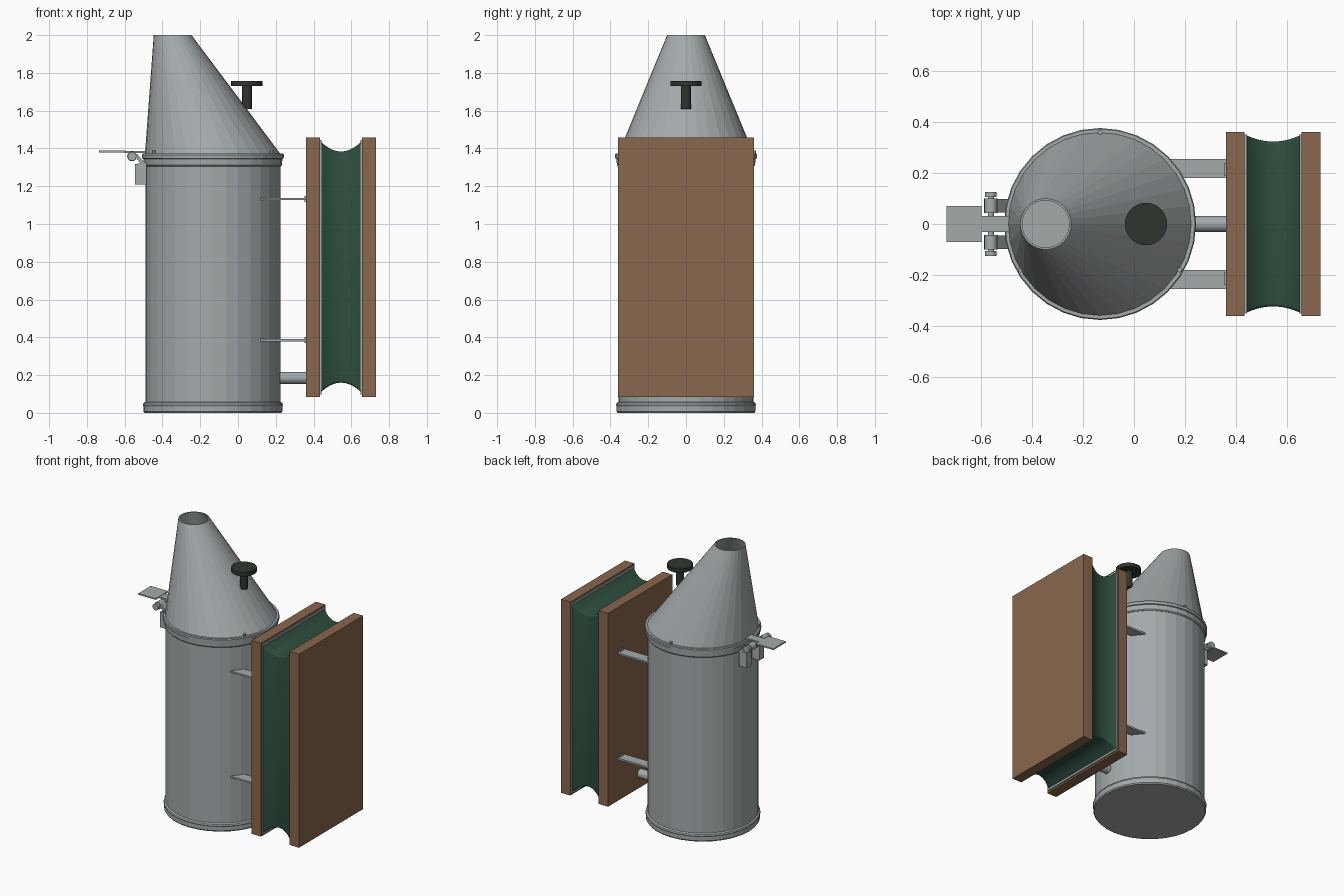
import bpy, bmesh, math
from mathutils import Matrix, Vector

if "Cube" in bpy.data.objects:
    bpy.data.objects.remove(bpy.data.objects["Cube"])


def material(name, rgb):
    m = bpy.data.materials.new(name)
    m.diffuse_color = (*rgb, 1)
    m.use_nodes = True
    m.node_tree.nodes["Principled BSDF"].inputs["Base Color"].default_value = m.diffuse_color
    return m


METAL = material("galvanised metal", (0.37, 0.40, 0.41))
WOOD = material("brown wood", (0.25, 0.135, 0.075))
LEATHER = material("green leather", (0.028, 0.078, 0.05))
DARK = material("dark knob", (0.028, 0.036, 0.027))
CX = -0.133      # axis of the can
N = 32


def finish(name, bm, mat, smooth=None):
    bmesh.ops.recalc_face_normals(bm, faces=bm.faces[:])
    me = bpy.data.meshes.new(name)
    bm.to_mesh(me)
    bm.free()
    ob = bpy.data.objects.new(name, me)
    bpy.context.collection.objects.link(ob)
    me.materials.append(mat)
    if smooth:
        bpy.context.view_layer.objects.active = ob
        ob.select_set(True)
        bpy.ops.object.shade_smooth_by_angle(angle=math.radians(smooth))
        ob.select_set(False)
    return ob


def loft(name, rings, mat, cap_start=False, cap_end=False, smooth=None):
    """Bridge equal-length closed rings of points."""
    bm = bmesh.new()
    vs = [[bm.verts.new(p) for p in r] for r in rings]
    n = len(vs[0])
    for a, b in zip(vs, vs[1:]):
        for i in range(n):
            j = (i + 1) % n
            bm.faces.new((a[i], a[j], b[j], b[i]))
    if cap_start:
        bm.faces.new(vs[0])
    if cap_end:
        bm.faces.new(vs[-1])
    return finish(name, bm, mat, smooth)


def circle(cx, r, z, n=N):
    return [(cx + r * math.cos(2 * math.pi * i / n), r * math.sin(2 * math.pi * i / n), z)
            for i in range(n)]


def box(name, lo, hi, mat):
    bm = bmesh.new()
    bmesh.ops.create_cube(bm, size=1)
    lo, hi = Vector(lo), Vector(hi)
    for v in bm.verts:
        v.co = Vector(((lo[k] + hi[k]) / 2 + v.co[k] * (hi[k] - lo[k]) for k in range(3)))
    return finish(name, bm, mat)


def rod(name, a, b, r, mat, n=16):
    a, b = Vector(a), Vector(b)
    d = b - a
    bm = bmesh.new()
    bmesh.ops.create_cone(bm, cap_ends=True, segments=n, radius1=r, radius2=r, depth=d.length,
                          matrix=Matrix.Translation((a + b) / 2)
                          @ d.to_track_quat('Z', 'Y').to_matrix().to_4x4())
    return finish(name, bm, mat, 40)


# Fire can with a beaded foot
can = [(0.362, 0), (0.368, 0.008), (0.368, 0.035), (0.371, 0.042), (0.368, 0.052),
       (0.358, 0.058), (0.358, 1.35), (0.35, 1.35), (0.35, 0.03)]
loft("fire_can", [circle(CX, r, z) for r, z in can], METAL, True, True)

# Lid band with rolled lip
lid = [(0.36, 1.305), (0.366, 1.312), (0.368, 1.345), (0.375, 1.348), (0.376, 1.366),
       (0.372, 1.372), (0.355, 1.372), (0.355, 1.305)]
lid.append(lid[0])
loft("lid_band", [circle(CX, r, z) for r, z in lid], METAL)

# Leaning spout cone, hollow and open at the top
cone = [(CX, 0.36, 1.368), (-0.346, 0.1, 2.0), (-0.346, 0.092, 2.0), (CX, 0.352, 1.368)]
loft("spout_cone", [circle(*c) for c in cone], METAL)

# Three lid rivets
for k, deg in enumerate((90, -30, 210)):
    t = math.radians(deg)
    x, y = CX + 0.36 * math.cos(t), 0.36 * math.sin(t)
    rod(f"lid_rivet_{k}", (x, y, 1.36), (x, y, 1.388), 0.01, METAL, 8)

# Lid knob
rod("knob_stem", (0.047, 0, 1.61), (0.047, 0, 1.735), 0.027, DARK, 24)
rod("knob_disc", (0.047, 0, 1.73), (0.047, 0, 1.758), 0.083, DARK, 32)

# Bellows boards and their thin metal edging
for side, x0, x1, e0, e1 in (("inner", 0.36, 0.434, 0.434, 0.442),
                             ("outer", 0.657, 0.731, 0.649, 0.657)):
    box(f"{side}_board", (x0, -0.36, 0.085), (x1, 0.36, 1.458), WOOD)
    box(f"{side}_edging", (e0, -0.35, 0.097), (e1, 0.35, 1.446), METAL)


# Leather bellows, pinched in the middle
def rounded_ring(x, hy, z0, z1, r):
    ring = []
    for q, (sy, cz) in enumerate(((hy - r, z1 - r), (r - hy, z1 - r),
                                  (r - hy, z0 + r), (hy - r, z0 + r))):
        for i in range(5):
            a = math.pi / 2 * (q + i / 4)
            ring.append((x, sy + r * math.cos(a), cz + r * math.sin(a)))
    return ring


rings = []
for i in range(17):
    t = i / 16
    p = 1 - (2 * t - 1) ** 2
    rings.append(rounded_ring(0.438 + 0.215 * t, 0.349 - 0.026 * p,
                              0.108 + 0.052 * p, 1.436 - 0.052 * p, 0.012))
loft("leather_bellows", rings, LEATHER, True, True, 40)

# Air pipe between bellows and can
rod("air_pipe", (0.2, 0, 0.185), (0.362, 0, 0.185), 0.032, METAL)

# Bracket plates, cut to follow the can, with small end flanges
for z in (0.385, 1.132):
    for s in (-1, 1):
        tag = f"{'low' if z < 1 else 'high'}_{'front' if s < 0 else 'back'}"
        outline = [(0.115, 0.255), (0.362, 0.255), (0.362, 0.18), (0.172, 0.18)]
        loft(f"bracket_{tag}", [[(x, s * y, z + h) for x, y in outline] for h in (-0.006, 0.006)],
             METAL, True, True)
        box(f"bracket_flange_{tag}", (0.352, s * 0.215 - 0.025, z - 0.016),
            (0.361, s * 0.215 + 0.025, z + 0.016), METAL)

# Hinge: thumb plate, centre strap, knuckles, pin and wall brackets
box("thumb_plate", (-0.735, -0.07, 1.379), (-0.597, 0.07, 1.388), METAL)
box("hinge_strap", (-0.6, -0.031, 1.376), (-0.475, 0.031, 1.386), METAL)
HX, HZ = -0.561, 1.358
rod("hinge_centre_knuckle", (HX, -0.031, HZ), (HX, 0.031, HZ), 0.025, METAL)
rod("hinge_pin", (HX, -0.12, HZ), (HX, 0.12, HZ), 0.012, METAL)
for s, tag in ((-1, "front"), (1, "back")):
    rod(f"hinge_knuckle_{tag}", (HX, s * 0.043, HZ), (HX, s * 0.1, HZ), 0.026, METAL)
    rod(f"hinge_pin_cap_{tag}", (HX, s * 0.106, HZ), (HX, s * 0.125, HZ), 0.023, METAL)
    prof = [(-0.484, 1.21), (-0.545, 1.21), (-0.545, 1.318), (-0.515, 1.32), (-0.548, 1.36),
            (-0.535, 1.372), (-0.5, 1.33), (-0.484, 1.32)]
    loft(f"hinge_bracket_{tag}", [[(x, s * y, z) for x, z in prof] for y in (0.045, 0.098)],
         METAL, True, True)
